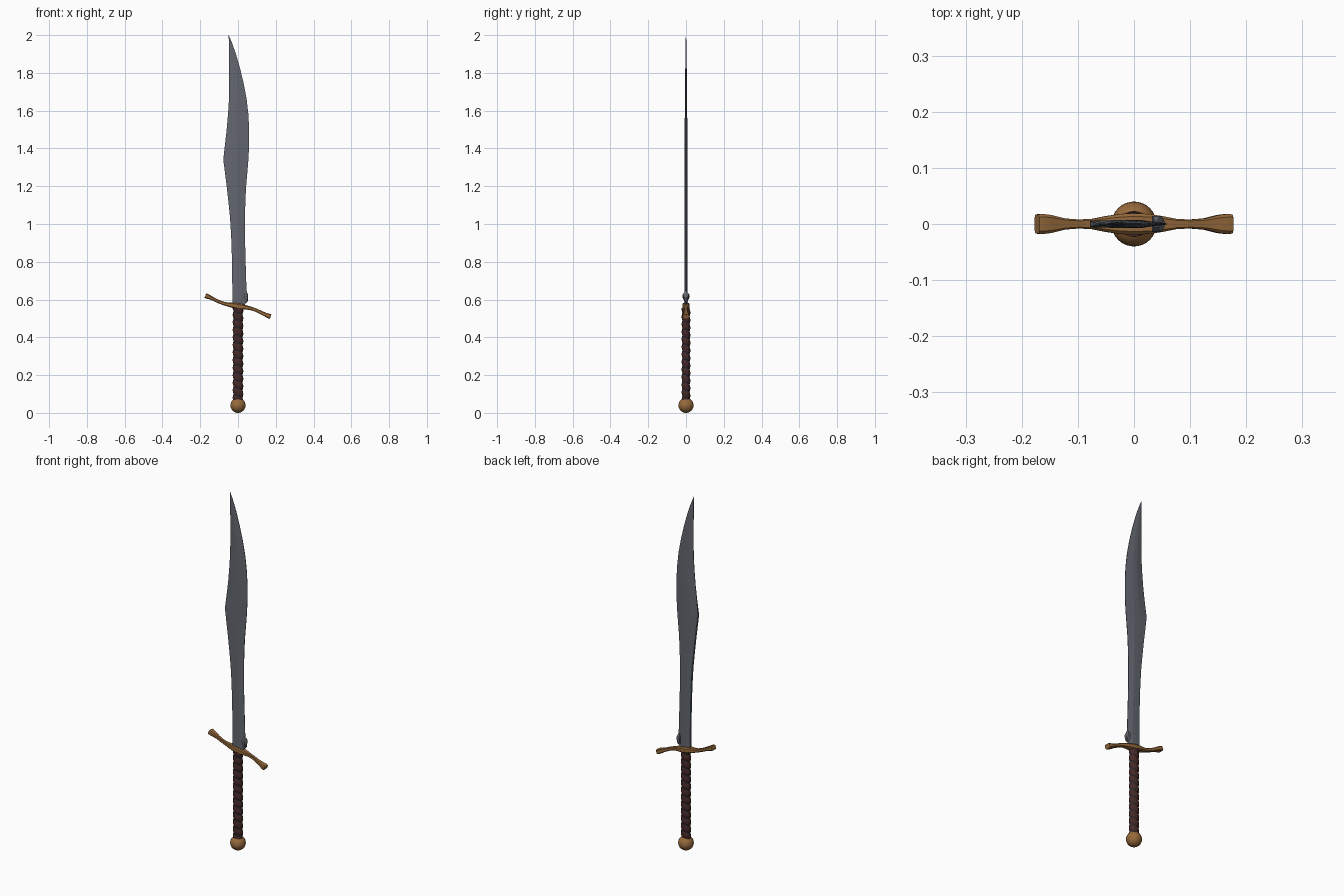
import bpy, bmesh, math
from mathutils import Vector

if "Cube" in bpy.data.objects:
    bpy.data.objects.remove(bpy.data.objects["Cube"])


def mat(name, rgb):
    m = bpy.data.materials.new(name)
    m.diffuse_color = (*rgb, 1)
    m.use_nodes = True
    m.node_tree.nodes["Principled BSDF"].inputs["Base Color"].default_value = m.diffuse_color
    return m


STEEL = mat("dark steel", (0.125, 0.135, 0.16))
BRASS = mat("brass", (0.31, 0.145, 0.045))
LEATHER = mat("brown leather", (0.06, 0.022, 0.02))
DARK = mat("dark binding", (0.02, 0.017, 0.02))


def loft(name, rings, mats, smooth=None, rule=None):
    """Skin a list of equal closed rings and cap both ends."""
    bm = bmesh.new()
    vs = [[bm.verts.new(p) for p in r] for r in rings]
    n = len(vs[0])
    for i in range(len(vs) - 1):
        for j in range(n):
            k = (j + 1) % n
            f = bm.faces.new((vs[i][j], vs[i][k], vs[i + 1][k], vs[i + 1][j]))
            if rule:
                f.material_index = rule(i, j)
    bm.faces.new(vs[0])
    bm.faces.new(vs[-1])
    bmesh.ops.recalc_face_normals(bm, faces=bm.faces)
    me = bpy.data.meshes.new(name)
    bm.to_mesh(me)
    bm.free()
    ob = bpy.data.objects.new(name, me)
    bpy.context.collection.objects.link(ob)
    for m in mats:
        me.materials.append(m)
    if smooth:
        bpy.ops.object.select_all(action='DESELECT')
        ob.select_set(True)
        bpy.context.view_layer.objects.active = ob
        bpy.ops.object.shade_smooth_by_angle(angle=math.radians(smooth))
    return ob


# Blade: z, spine x, edge x, spine half thickness, body half thickness
stations = [
    (0.55, -0.030, 0.036, 0.006, 0.007), (0.65, -0.030, 0.045, 0.006, 0.007),
    (0.81, -0.032, 0.040, 0.006, 0.007), (0.93, -0.036, 0.037, 0.006, 0.007),
    (1.03, -0.042, 0.037, 0.006, 0.007), (1.12, -0.051, 0.039, 0.006, 0.007),
    (1.20, -0.060, 0.043, 0.006, 0.007), (1.28, -0.070, 0.050, 0.006, 0.007),
    (1.34, -0.078, 0.055, 0.005, 0.007), (1.42, -0.069, 0.059, 0.002, 0.007),
    (1.50, -0.060, 0.059, 0.001, 0.007), (1.58, -0.053, 0.055, 0.001, 0.0065),
    (1.66, -0.048, 0.046, 0.001, 0.006), (1.74, -0.047, 0.031, 0.001, 0.005),
    (1.82, -0.047, 0.012, 0.001, 0.004), (1.90, -0.048, -0.011, 0.0008, 0.003),
    (1.96, -0.048, -0.032, 0.0006, 0.002), (2.0, -0.050, -0.049, 0.0004, 0.0005)]
rings = []
for z, a, b, hs, hb in stations:
    m1, m2 = a + 0.35 * (b - a), a + 0.6 * (b - a)
    rings.append([(a, -hs, z), (m1, -hb, z), (m2, -hb, z), (b, -0.001, z),
                  (b, 0.001, z), (m2, hb, z), (m1, hb, z), (a, hs, z)])
loft("blade", rings, [STEEL])

# Heel: small flared lug at the root of the cutting edge
heel = [(0.583, 0.036, 0.046, 0.005), (0.592, 0.033, 0.052, 0.008),
        (0.612, 0.032, 0.054, 0.012), (0.626, 0.032, 0.053, 0.014),
        (0.634, 0.034, 0.049, 0.012), (0.645, 0.036, 0.046, 0.005)]
loft("blade_heel", [[(a, -h, z), (b - 0.004, -h, z), (b, -h * .5, z), (b, h * .5, z),
                     (b - 0.004, h, z), (a, h, z)] for z, a, b, h in heel], [STEEL], 30)

# Guard: S-curved bar, x, z offset, half depth, half height (mirrored by rotation)
half = [(0.0, 0.0, 0.019, 0.015), (0.025, -0.004, 0.018, 0.014), (0.05, -0.008, 0.014, 0.011),
        (0.075, -0.014, 0.009, 0.009), (0.1, -0.023, 0.008, 0.009), (0.125, -0.035, 0.010, 0.009),
        (0.15, -0.047, 0.016, 0.011), (0.165, -0.053, 0.018, 0.013), (0.173, -0.056, 0.017, 0.012)]
path = [(-x, -z, d, h) for x, z, d, h in reversed(half[1:])] + half
rings = []
for i, (x, z, d, h) in enumerate(path):
    p, q = path[max(i - 1, 0)], path[min(i + 1, len(path) - 1)]
    t = Vector((q[0] - p[0], 0, q[1] - p[1])).normalized()
    up = Vector((-t.z, 0, t.x))
    c = Vector((x, 0, 0.565 + z))
    section = [(1, .6), (.7, 1), (-.7, 1), (-1, .6), (-1, -.6), (-.7, -1), (.7, -1), (1, -.6)]
    rings.append([c + Vector((0, u * d, 0)) + up * (v * h) for u, v in section])
loft("guard", rings, [BRASS], 35)

# Grip: oval handle with a spiral leather wrap and dark grooves
SEG, PITCH, STEPS, Z0, Z1 = 24, 0.04, 120, 0.07, 0.555


def phase(z, j):
    return (z / PITCH + j / SEG) % 1.0


rings = []
for i in range(STEPS + 1):
    z = Z0 + (Z1 - Z0) * i / STEPS
    ring = []
    for j in range(SEG):
        a = 2 * math.pi * j / SEG
        s = 0.80 + 0.20 * math.sin(math.pi * phase(z, j)) ** 0.7
        ring.append((0.028 * s * math.cos(a), 0.023 * s * math.sin(a), z))
    rings.append(ring)


def groove(i, j):
    ph = phase(Z0 + (Z1 - Z0) * (i + 0.5) / STEPS, j + 0.5)
    return 1 if ph < 0.12 or ph > 0.88 else 0


loft("grip", rings, [LEATHER, DARK], 50, groove)

# Pommel ball
bpy.ops.mesh.primitive_uv_sphere_add(segments=32, ring_count=16, radius=0.04, location=(0, 0, 0.04))
pommel = bpy.context.object
pommel.name = "pommel"
pommel.data.materials.append(BRASS)
bpy.ops.object.shade_smooth()
